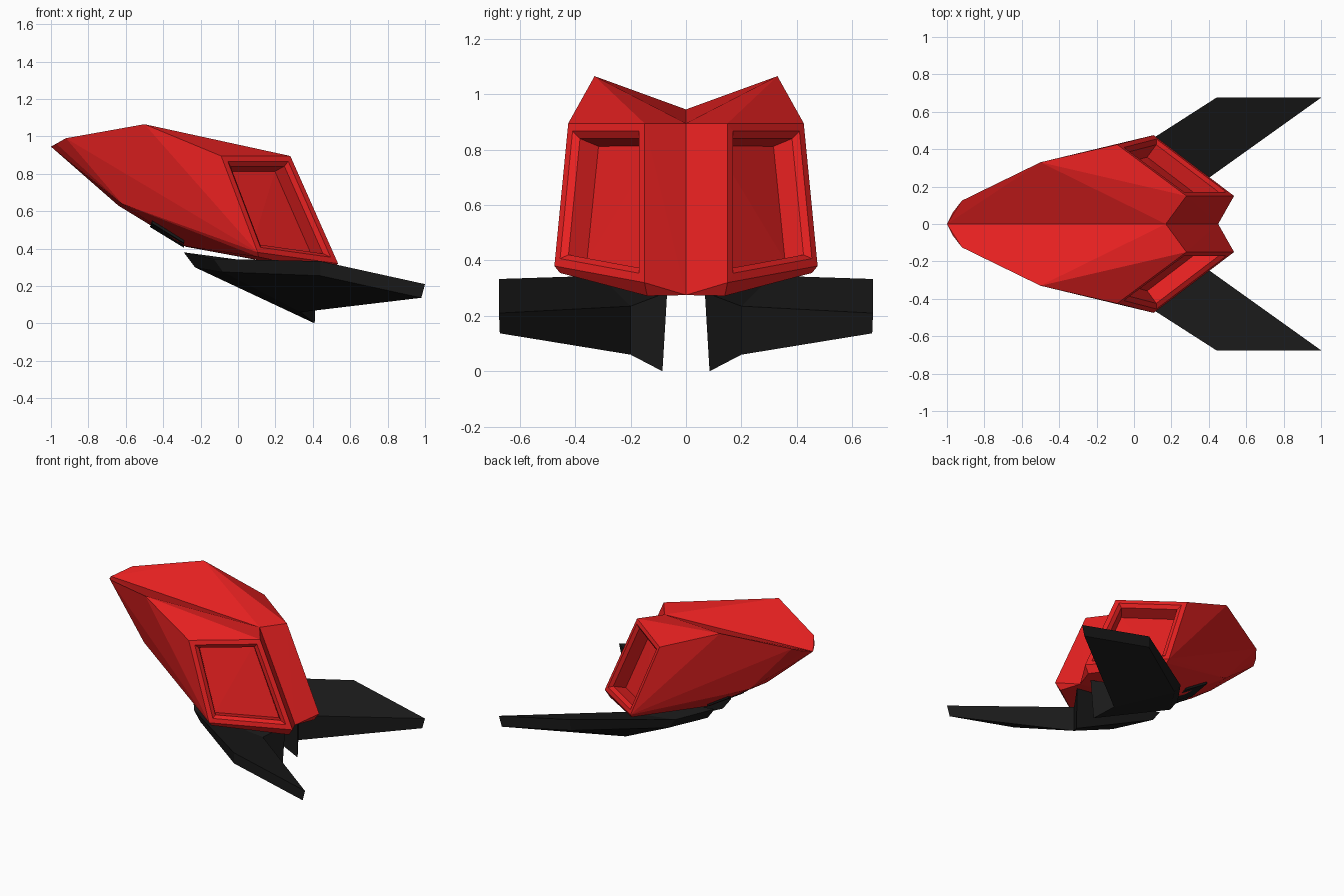
import bpy, bmesh
from mathutils import Vector

if "Cube" in bpy.data.objects:
    bpy.data.objects.remove(bpy.data.objects["Cube"])


def material(name, rgb):
    m = bpy.data.materials.new(name)
    m.diffuse_color = (*rgb, 1)
    m.use_nodes = True
    m.node_tree.nodes["Principled BSDF"].inputs["Base Color"].default_value = m.diffuse_color
    return m


RED = material("red_paint", (0.8, 0.015, 0.015))
BLACK = material("black_paint", (0.01, 0.01, 0.01))


def finish(name, bm, mat):
    """Turn a +y half into an object mirrored across y = 0."""
    bmesh.ops.recalc_face_normals(bm, faces=bm.faces[:])
    me = bpy.data.meshes.new(name)
    bm.to_mesh(me)
    bm.free()
    me.materials.append(mat)
    ob = bpy.data.objects.new(name, me)
    bpy.context.collection.objects.link(ob)
    mod = ob.modifiers.new("mirror", 'MIRROR')
    mod.use_axis = (False, True, False)
    mod.merge_threshold = 0.001
    return ob


def slab(name, top, bottom, quads, mat):
    """Solid between two matching outlines."""
    bm = bmesh.new()
    t = [bm.verts.new(p) for p in top]
    b = [bm.verts.new(p) for p in bottom]
    n = len(t)
    for q in quads:
        bm.faces.new([t[i] for i in q])
        bm.faces.new([b[i] for i in reversed(q)])
    for i in range(n):
        j = (i + 1) % n
        bm.faces.new((t[j], t[i], b[i], b[j]))
    return finish(name, bm, mat)


# Hull: each half is a convex shell, meeting in a valley and a rear notch
half = [
    (-1.0, 0, 0.945), (0.17, 0, 0.895), (0.45, 0, 0.275),         # centre line
    (-0.28, 0, 0.41), (-0.64, 0, 0.63),
    (-0.97, 0.06, 0.96), (-0.92, 0.125, 0.99), (-0.5, 0.33, 1.065),  # ridge
    (0.28, 0.15, 0.895), (-0.09, 0.425, 0.895),                   # rear panel top
    (0.105, 0.475, 0.38), (0.535, 0.15, 0.32),                    # rear panel base
    (0.5, 0.14, 0.272), (0.11, 0.455, 0.355),
    (-0.62, 0.17, 0.64), (-0.45, 0.2, 0.555), (-0.28, 0.12, 0.412),
]
bm = bmesh.new()
for p in half:
    bm.verts.new(p)
res = bmesh.ops.convex_hull(bm, input=bm.verts[:])
loose = [v for v in bm.verts if not v.link_faces]
bmesh.ops.delete(bm, geom=loose, context='VERTS')
bmesh.ops.recalc_face_normals(bm, faces=bm.faces[:])
inner = [f for f in bm.faces if all(abs(v.co.y) < 1e-4 for v in f.verts)]
bmesh.ops.delete(bm, geom=inner, context='FACES')

# Sunken rear panel
direction = Vector((0.563, 0.79, 0.236)).normalized()
bm.normal_update()
panel = [f for f in bm.faces if f.normal.dot(direction) > 0.96]
if panel:
    bmesh.ops.inset_region(bm, faces=panel, thickness=0.03, depth=0,
                           use_even_offset=True, use_boundary=True)
    bmesh.ops.inset_region(bm, faces=panel, thickness=0.022, depth=-0.02,
                           use_even_offset=True, use_boundary=True)
    bmesh.ops.inset_region(bm, faces=panel, thickness=0.003, depth=-0.085,
                           use_even_offset=True, use_boundary=True)
finish("hull", bm, RED)

# Swept wings with a downward tooth at the inner rear corner
slab("wings",
     [(-0.29, 0.09, 0.38), (-0.13, 0.31, 0.345), (0.44, 0.675, 0.333),
      (1.0, 0.675, 0.21), (0.335, 0.2, 0.235), (0.42, 0.068, 0.285)],
     [(-0.23, 0.085, 0.30), (-0.08, 0.31, 0.275), (0.44, 0.672, 0.255),
      (0.98, 0.672, 0.137), (0.335, 0.2, 0.06), (0.41, 0.085, 0.0)],
     [(0, 1, 4, 5), (1, 2, 3, 4)], BLACK)

# Dark plate under the nose
slab("belly_plate",
     [(-0.46, 0.02, 0.56), (-0.46, 0.18, 0.58), (-0.29, 0.18, 0.5), (-0.29, 0.02, 0.45)],
     [(-0.47, 0.02, 0.515), (-0.46, 0.18, 0.535), (-0.29, 0.17, 0.43), (-0.29, 0.02, 0.405)],
     [(0, 1, 2, 3)], BLACK)
